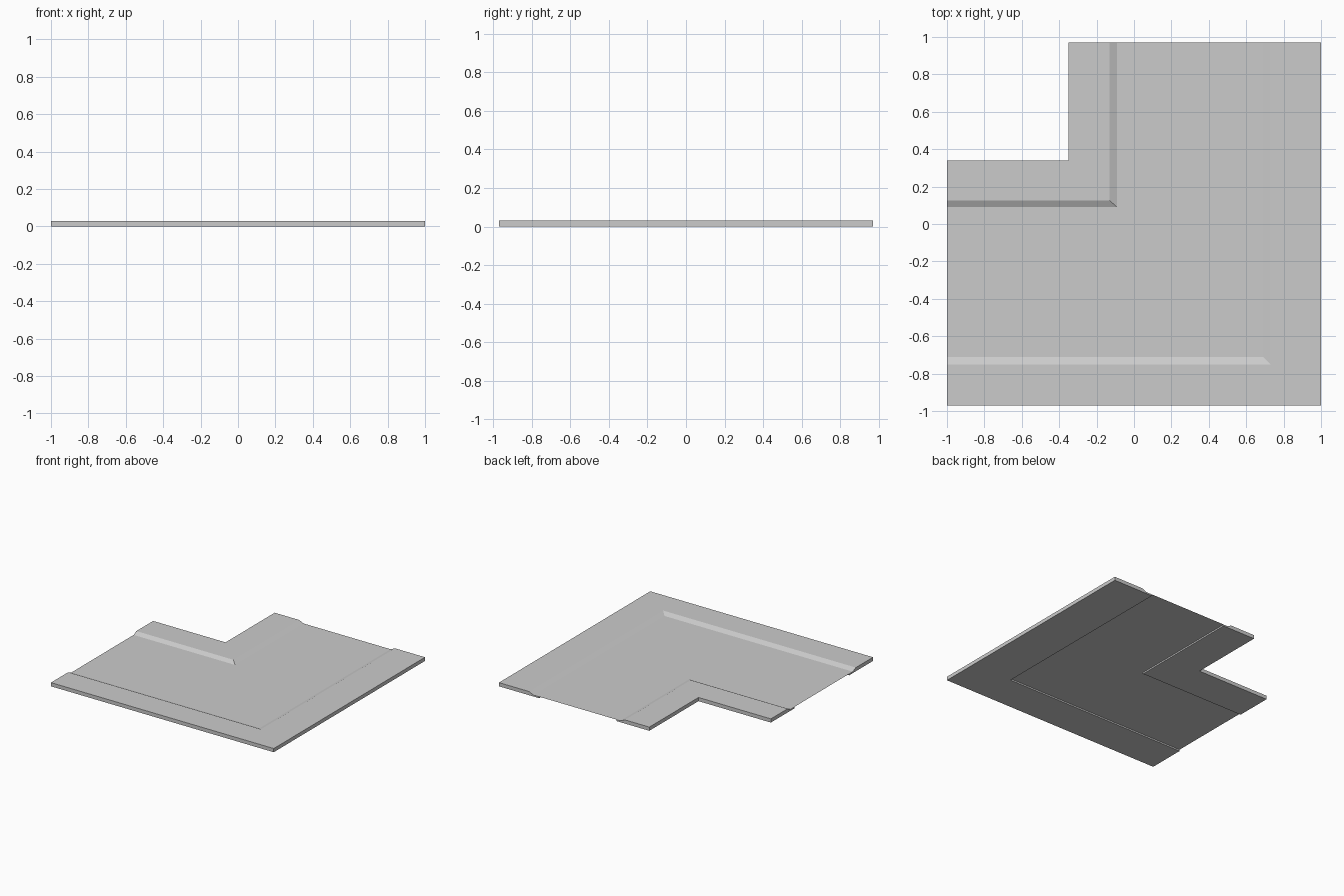
import bpy, bmesh

if "Cube" in bpy.data.objects:
    bpy.data.objects.remove(bpy.data.objects["Cube"])

W, D = 1.0, 0.97        # half extents of the tile
TOP, ROAD = 0.03, 0.012  # pavement height and road height


def corner_sweep(name, profile, closed=True):
    """Sweep a profile of (corner x, corner y, z) around the L-shaped bend."""
    bm = bmesh.new()
    rows = [[bm.verts.new(p) for p in ((-W, y, z), (x, y, z), (x, D, z))]
            for x, y, z in profile]
    pairs = list(zip(rows, rows[1:]))
    if closed:
        pairs.append((rows[-1], rows[0]))
    for a, b in pairs:
        for i in range(2):
            bm.faces.new((a[i], a[i + 1], b[i + 1], b[i]))
    if closed:
        # flat ends at the tile borders
        bm.faces.new([r[0] for r in rows])
        bm.faces.new([r[2] for r in rows])
    bmesh.ops.recalc_face_normals(bm, faces=bm.faces)
    if not closed:
        for f in bm.faces:
            f.normal_update()
            if f.normal.z < 0:
                f.normal_flip()
    mesh = bpy.data.meshes.new(name)
    bm.to_mesh(mesh)
    bm.free()
    obj = bpy.data.objects.new(name, mesh)
    bpy.context.collection.objects.link(obj)
    return obj


def pavement(name, edge, crest, toe, gutter):
    """Raised walkway, sloped kerb and flat gutter lip."""
    return corner_sweep(name, [(*edge, 0), (*edge, TOP), (*crest, TOP),
                               (*toe, ROAD), (*gutter, ROAD), (*gutter, 0)])


# outer and inner pavements with kerbs
outer_gutter, inner_gutter = (0.64, -0.665), (-0.055, 0.04)
pavement("outer_pavement", (W, -D), (0.73, -0.75), (0.69, -0.71), outer_gutter)
pavement("inner_pavement", (-0.35, 0.34), (-0.13, 0.125), (-0.09, 0.09), inner_gutter)

# thin road surface between the gutters
corner_sweep("road_surface", [(*outer_gutter, ROAD), (*inner_gutter, ROAD)], closed=False)
